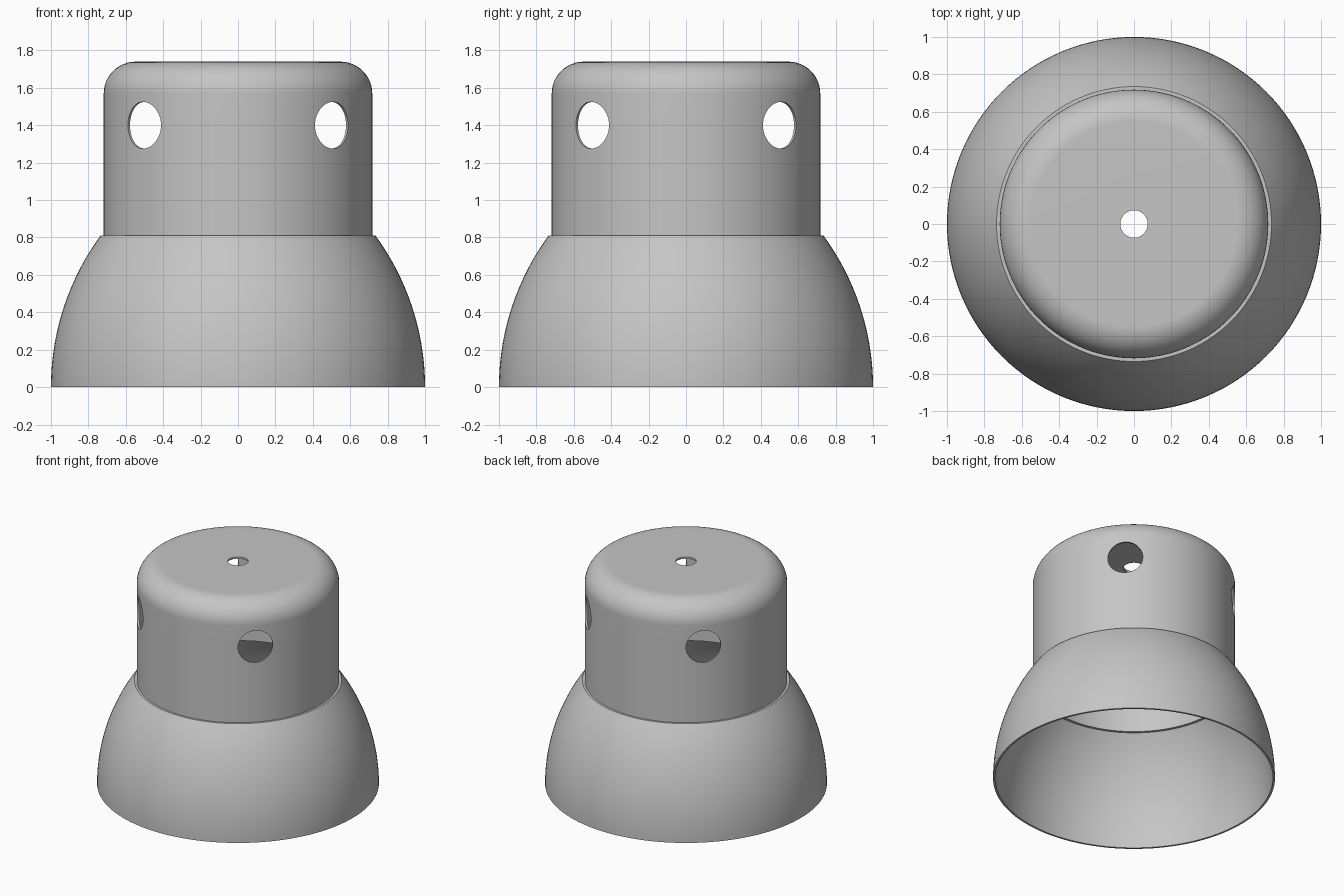
import bpy, bmesh
from math import sin, cos, pi, sqrt
from mathutils import Vector

SEGMENTS = 128
WALL = 0.015
RIM_Z = 0.81        # top of the flared skirt
CAP_R = 0.718       # outer radius of the upper cap
CAP_TOP = 1.74
FILLET = 0.17       # rounding of the cap's shoulder
ARC_R = 1.37        # curvature of the skirt

if "Cube" in bpy.data.objects:
    bpy.data.objects.remove(bpy.data.objects["Cube"])

grey = bpy.data.materials.new("plain grey")
grey.use_nodes = True
grey.diffuse_color = (0.56, 0.56, 0.56, 1)
grey.node_tree.nodes["Principled BSDF"].inputs["Base Color"].default_value = grey.diffuse_color


def lathe(name, profile):
    """Revolve a closed (radius, z) profile around the z axis."""
    bm = bmesh.new()
    verts = [bm.verts.new((r, 0, z)) for r, z in profile]
    edges = [bm.edges.new((a, b)) for a, b in zip(verts, verts[1:] + verts[:1])]
    bmesh.ops.spin(bm, geom=verts + edges, cent=(0, 0, 0), axis=(0, 0, 1),
                   angle=2 * pi, steps=SEGMENTS)
    bmesh.ops.remove_doubles(bm, verts=bm.verts, dist=0.0001)
    bmesh.ops.recalc_face_normals(bm, faces=bm.faces)
    mesh = bpy.data.meshes.new(name)
    bm.to_mesh(mesh)
    bm.free()
    mesh.materials.append(grey)
    obj = bpy.data.objects.new(name, mesh)
    bpy.context.collection.objects.link(obj)
    return obj


def select_only(obj):
    bpy.ops.object.select_all(action='DESELECT')
    obj.select_set(True)
    bpy.context.view_layer.objects.active = obj


def finish(obj):
    """Smooth the curved walls and keep the rims crisp."""
    select_only(obj)
    bpy.ops.object.shade_smooth_by_angle(angle=pi / 6)
    weighted = obj.modifiers.new("even shading", 'WEIGHTED_NORMAL')
    weighted.keep_sharp = True


# Flared skirt: thin bowed shell with a narrow ledge around the cap
def skirt_arc(start, top, steps=24):
    heights = [top * i / steps for i in range(steps + 1)]
    return [(start - ARC_R + sqrt(ARC_R ** 2 - z * z), z) for z in heights]


lip = [(CAP_R - 0.004, RIM_Z), (CAP_R - 0.004, RIM_Z - WALL)]
skirt = lathe("skirt", skirt_arc(1, RIM_Z) + lip + skirt_arc(1 - WALL, RIM_Z - WALL)[::-1])
finish(skirt)


# Cap: hollow cylinder with a rounded shoulder and a small centre hole
def cap_side(inset):
    bottom, shoulder = RIM_Z - 0.02, CAP_TOP - FILLET
    wall = [(CAP_R - inset, bottom + (shoulder - bottom) * i / 6) for i in range(6)]
    round_r = FILLET - inset
    corner = [(CAP_R - FILLET + round_r * cos(a), shoulder + round_r * sin(a))
              for a in (pi / 2 * i / 12 for i in range(13))]
    return wall + corner + [(0.073, CAP_TOP - inset)]


cap = lathe("cap", cap_side(0) + cap_side(WALL)[::-1])

# Four round side holes on the diagonals, cut by two crossing rods
for sign in (1, -1):
    bpy.ops.mesh.primitive_cylinder_add(vertices=48, radius=0.125, depth=2,
                                        location=(0, 0, 1.4))
    rod = bpy.context.object
    rod.name = "hole_cutter"
    rod.rotation_euler = Vector((sign, 1, 0)).to_track_quat('Z', 'Y').to_euler()
    rod.hide_render = True
    rod.data.materials.append(grey)
    cut = cap.modifiers.new("side holes", 'BOOLEAN')
    cut.operation = 'DIFFERENCE'
    cut.solver = 'EXACT'
    cut.object = rod
    select_only(cap)
    bpy.ops.object.modifier_apply(modifier=cut.name)
    bpy.data.objects.remove(rod)
finish(cap)
